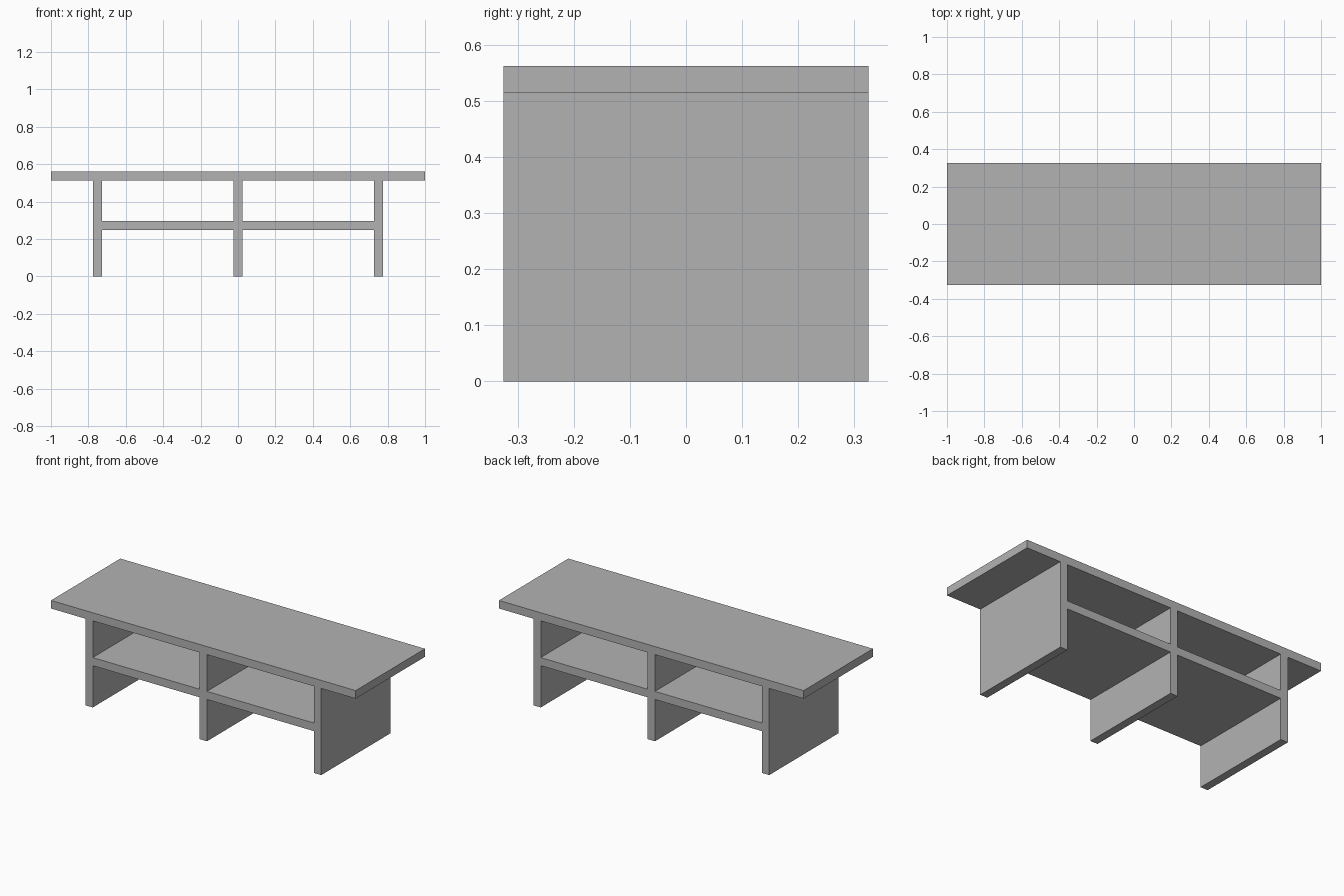
import bpy
import bmesh
from mathutils import Vector

default = bpy.data.objects.get("Cube")
if default:
    bpy.data.objects.remove(default, do_unlink=True)

# Single plain grey finish
GREY = (0.45, 0.45, 0.45, 1)
grey = bpy.data.materials.new("plain_grey")
grey.use_nodes = True
grey.diffuse_color = GREY
grey.node_tree.nodes["Principled BSDF"].inputs["Base Color"].default_value = GREY

DEPTH = 0.65
BOARD = 0.048          # thickness shared by every board
HEIGHT = 0.562
UNDERSIDE = HEIGHT - BOARD
LEG_X = 0.75           # centre of the outer legs
SHELF_Z = 0.272


def board(name, size, centre):
    """Add a sharp-edged rectangular board."""
    bm = bmesh.new()
    bmesh.ops.create_cube(bm, size=1)
    bmesh.ops.scale(bm, vec=Vector(size), verts=bm.verts)
    mesh = bpy.data.meshes.new(name)
    bm.to_mesh(mesh)
    bm.free()
    mesh.materials.append(grey)
    obj = bpy.data.objects.new(name, mesh)
    obj.location = centre
    bpy.context.collection.objects.link(obj)
    return obj


# Overhanging top
board("table_top", (2, DEPTH, BOARD), (0, 0, HEIGHT - BOARD / 2))

# Full-depth panel legs
for name, x in (("right_leg", -LEG_X), ("middle_leg", 0), ("left_leg", LEG_X)):
    board(name, (BOARD, DEPTH, UNDERSIDE), (x, 0, UNDERSIDE / 2))

# Shelves fitted between the legs
for name, side in (("right_shelf", -1), ("left_shelf", 1)):
    board(name, (LEG_X - BOARD, DEPTH, BOARD), (side * LEG_X / 2, 0, SHELF_Z))
